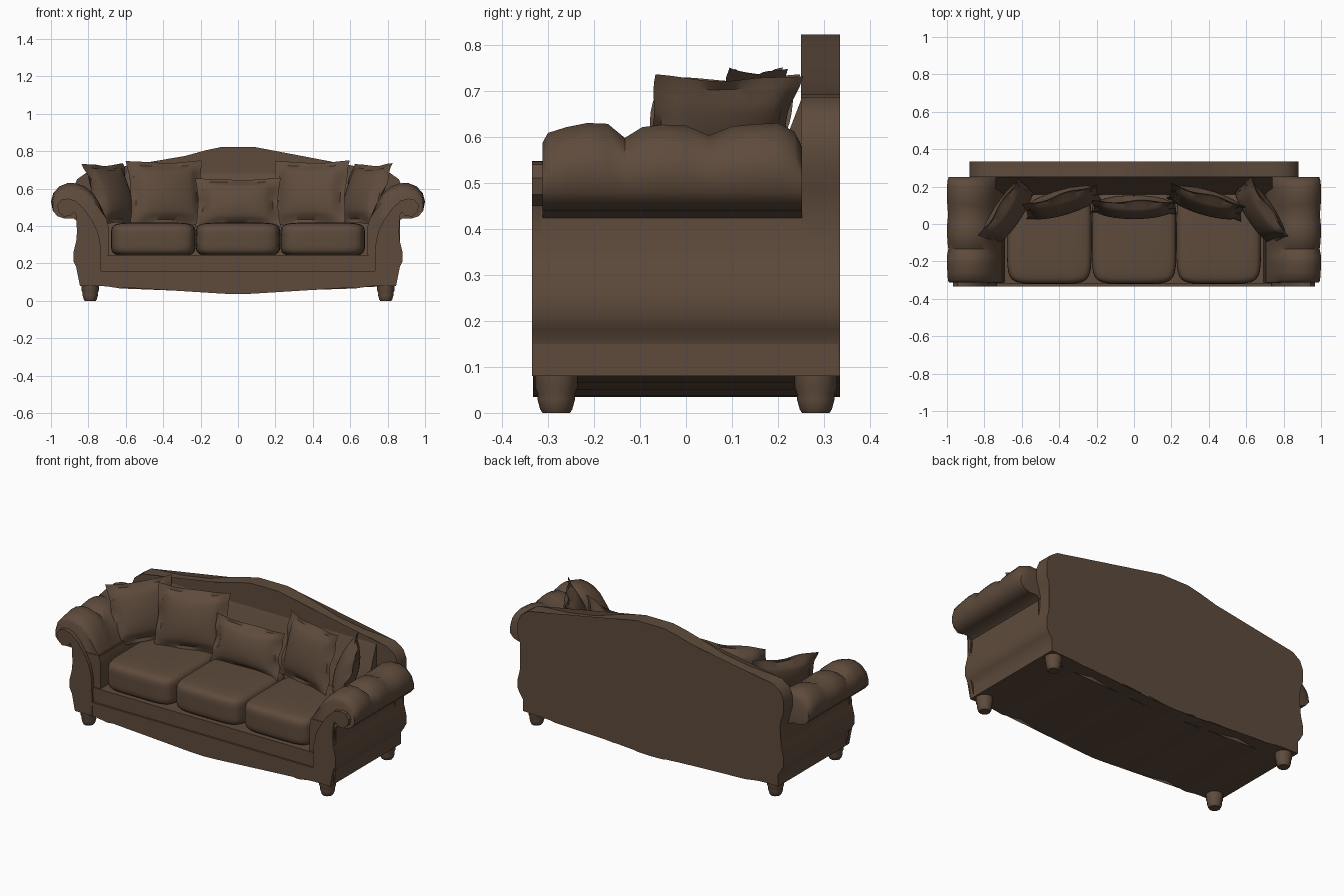
import bpy, bmesh, math
from mathutils import Matrix, Vector

if "Cube" in bpy.data.objects:
    bpy.data.objects.remove(bpy.data.objects["Cube"])

mat = bpy.data.materials.new("brown_fabric")
mat.diffuse_color = (0.112, 0.070, 0.045, 1)
mat.use_nodes = True
mat.node_tree.nodes["Principled BSDF"].inputs["Base Color"].default_value = mat.diffuse_color


def finish(name, bm, angle=35):
    bmesh.ops.remove_doubles(bm, verts=bm.verts, dist=1e-5)
    bmesh.ops.recalc_face_normals(bm, faces=bm.faces)
    me = bpy.data.meshes.new(name)
    bm.to_mesh(me)
    bm.free()
    ob = bpy.data.objects.new(name, me)
    bpy.context.collection.objects.link(ob)
    me.materials.append(mat)
    bpy.ops.object.select_all(action='DESELECT')
    bpy.context.view_layer.objects.active = ob
    ob.select_set(True)
    bpy.ops.object.shade_smooth_by_angle(angle=math.radians(angle))
    return ob


def loft(name, rings, angle=35):
    """Skin closed rings of points and cap both ends."""
    bm = bmesh.new()
    vs = [[bm.verts.new(p) for p in r] for r in rings]
    n = len(vs[0])
    for a, b in zip(vs, vs[1:]):
        for i in range(n):
            bm.faces.new((a[i], a[(i + 1) % n], b[(i + 1) % n], b[i]))
    caps = [bm.faces.new(vs[0]), bm.faces.new(vs[-1])]
    bmesh.ops.triangulate(bm, faces=caps)
    return finish(name, bm, angle)


def prism(name, pts, y0, y1):
    return loft(name, [[(x, y, z) for x, z in pts] for y in (y0, y1)])


def mirrored(half):
    return half + [(-x, z) for x, z in reversed(half) if x > 0]


# shared outlines, right half only
wave = [(0, .035), (.08, .038), (.15, .05), (.2, .057), (.25, .05), (.33, .057),
        (.4, .066), (.5, .085), (.56, .075), (.63, .066), (.7, .077), (.75, .08)]
side = [(.845, .08), (.845, .15), (.865, .18), (.88, .21), (.88, .26),
        (.865, .32), (.855, .38), (.855, .44)]

# base with scalloped bottom, rail ledge above it
prism("base", mirrored(wave + [(.845, .08), (.845, .16), (0, .16)]), -.333, .33)
prism("front_rail", mirrored([(0, .15), (.74, .15), (.74, .245), (0, .245)]), -.322, .3)

# camel back panel, running down to the floor skirt
crown = [(.865, .485), (.88, .53), (.88, .6), (.86, .65), (.81, .685), (.74, .692), (.6, .70),
         (.42, .73), (.28, .775), (.17, .805), (.09, .822), (0, .822)]
prism("back_panel", mirrored(wave + side + crown), .25, .335)

# sloping inner back
inner = [(.26, .24), (.13, .24), (.16, .42), (.2, .55), (.25, .68), (.26, .68)]
loft("inner_back", [[(x, y, z) for y, z in inner] for x in (-.74, .74)])

# arms: lower body, padded roll in three lumps, scroll face
roll = [(.69, .24), (.69, .39), (.705, .44), (.74, .52), (.775, .575), (.82, .612),
        (.865, .628), (.91, .63), (.955, .612), (.988, .575), (1, .53), (.99, .48),
        (.965, .452), (.93, .44), (.88, .44), (.85, .42), (.85, .24)]
lumps = [(-.312, .76), (-.30, .88), (-.26, .95), (-.215, 1), (-.17, .99), (-.133, .82),
         (-.095, .95), (-.05, .98), (.0, .97), (.05, .85), (.10, .96), (.15, .985),
         (.2, 1), (.235, .9), (.252, .72)]
face = [(.73, .08)] + side + [
        (.875, .475), (.895, .455), (.93, .45), (.96, .475), (.967, .51), (.945, .54),
        (.91, .547), (.87, .535), (.825, .495), (.78, .43), (.75, .37), (.735, .30)]
for s, tag in ((1, "right"), (-1, "left")):
    prism(tag + "_arm_body", [(s * x, z) for x, z in [(.70, .08)] + side + [(.70, .44)]],
          -.315, .335)
    rings = []
    for y, f in lumps:
        ring = []
        for x, z in roll:
            if z > .5:
                x, z = .86 + (x - .86) * (.7 + .3 * f), .45 + (z - .45) * f
            ring.append((s * x, y, z))
        rings.append(ring)
    loft(tag + "_arm_roll", rings, 50)
    prism(tag + "_arm_scroll", [(s * x, z) for x, z in face], -.335, -.305)

# turned feet
foot = [(.03, 0), (.035, .008), (.041, .03), (.04, .04), (.046, .055), (.046, .085)]
for sx in (-1, 1):
    for sy in (-1, 1):
        loft("foot", [[(sx * .79 + r * math.cos(t * math.pi / 6),
                        sy * .282 + r * math.sin(t * math.pi / 6), z) for t in range(12)]
                      for r, z in foot])


# seat cushions: rounded boxes
def cushion(name, centre, half, p=6):
    bm = bmesh.new()
    bmesh.ops.create_cube(bm, size=2)
    bmesh.ops.subdivide_edges(bm, edges=bm.edges[:], cuts=13, use_grid_fill=True)
    for v in bm.verts:
        c = Vector([math.sin(k * math.pi / 2) for k in v.co])
        n = sum(abs(k) ** p for k in c) ** (1 / p)
        v.co = Vector([centre[i] + half[i] * c[i] / n for i in range(3)])
    return finish(name, bm, 60)


for i in (-1, 0, 1):
    cushion("seat_cushion", (i * .453, -.07, .328), (.226, .25, .09))


# throw pillows: puffed middle, flat wavy flange
def pillow(name, loc, w, h, turn, tilt, thick=.055, n=16):
    bm = bmesh.new()
    m = (Matrix.Translation(loc) @ Matrix.Rotation(math.radians(turn), 4, 'Z')
         @ Matrix.Rotation(math.radians(-tilt), 4, 'X'))
    flange = .86
    for sgn in (-1, 1):
        grid = []
        for i in range(n + 1):
            row = []
            for j in range(n + 1):
                u, v = 2 * i / n - 1, 2 * j / n - 1
                a, b = min(1, abs(u) / flange), min(1, abs(v) / flange)
                puff = thick * ((1 - a * a) * (1 - b * b)) ** .45
                edge = max(abs(u), abs(v))
                ruffle = .008 * math.sin(5 * u + 7 * v) * max(0, edge - .8) * 5
                x = u * w / 2 * (1 - .07 * (1 - v * v))
                z = v * h / 2 * (1 - .07 * (1 - u * u))
                thin = .004 if edge < .999 else 0
                row.append(bm.verts.new(m @ Vector((x, sgn * (puff + thin) + ruffle, z))))
            grid.append(row)
        for i in range(n):
            for j in range(n):
                bm.faces.new((grid[i][j], grid[i + 1][j], grid[i + 1][j + 1], grid[i][j + 1]))
    return finish(name, bm, 40)


pillow("centre_pillow", (0, .09, .525), .46, .27, 0, 14)
for s in (-1, 1):
    pillow("middle_pillow", (s * .385, .115, .575), .42, .36, -s * 16, 14)
    pillow("outer_pillow", (s * .675, .06, .57), .38, .35, -s * 56, 20)
